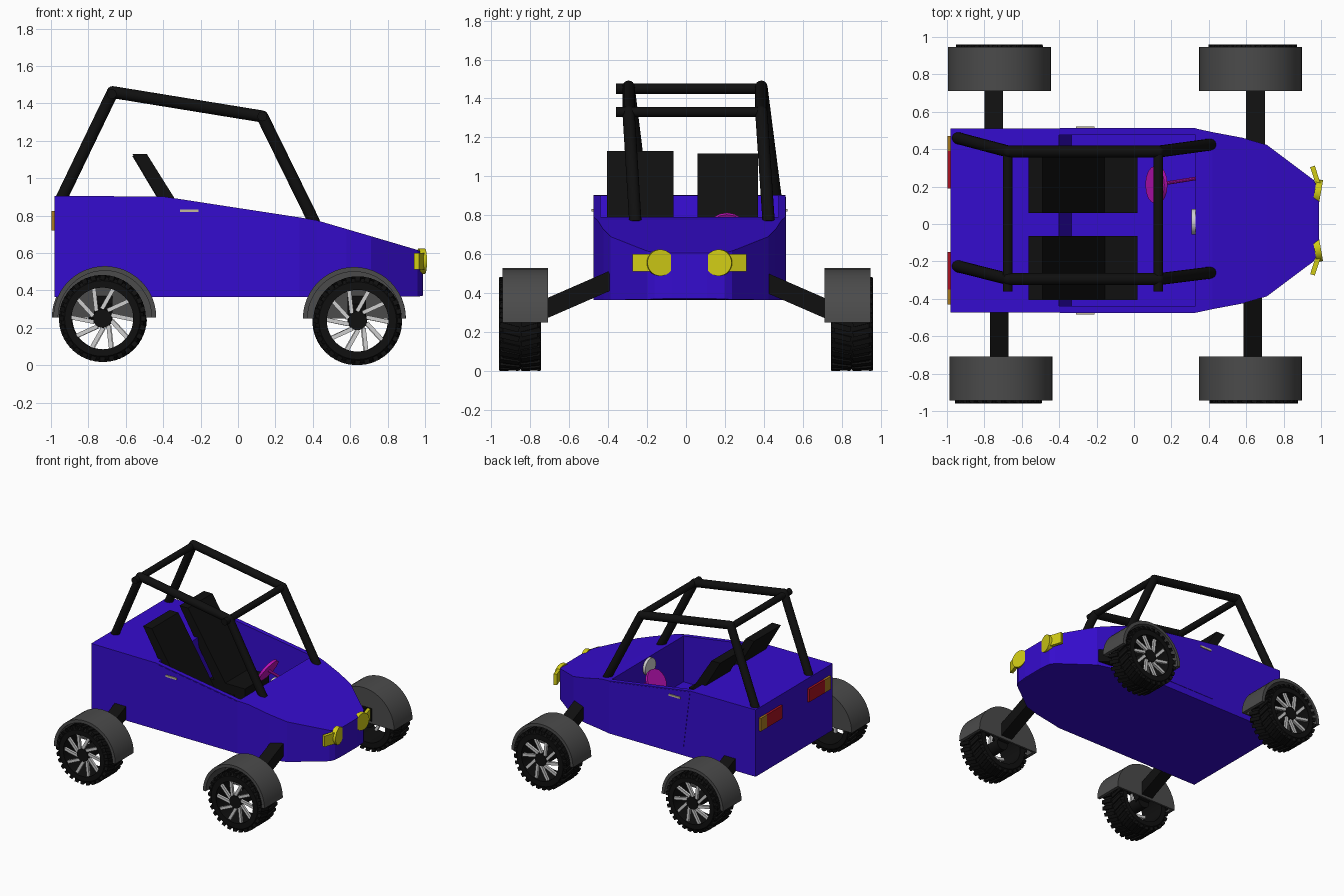
import bpy, bmesh, math
from mathutils import Vector, Matrix

if "Cube" in bpy.data.objects:
    bpy.data.objects.remove(bpy.data.objects["Cube"])

CY = 0.018  # body centre line


def mat(name, r, g, b):
    m = bpy.data.materials.new(name)
    m.diffuse_color = (r, g, b, 1)
    m.use_nodes = True
    m.node_tree.nodes["Principled BSDF"].inputs["Base Color"].default_value = m.diffuse_color
    return m


BLUE = mat("blue paint", 0.036, 0.0035, 0.62)
BLACK = mat("black", 0.005, 0.005, 0.005)
GREY = mat("dark grey", 0.07, 0.07, 0.07)
YELLOW = mat("yellow lamp", 0.64, 0.60, 0.008)
RED = mat("red lamp", 0.40, 0.006, 0.015)
ORANGE = mat("amber lamp", 0.40, 0.20, 0.015)
MAGENTA = mat("magenta", 0.52, 0.006, 0.48)
SILVER = mat("silver", 0.62, 0.62, 0.62)
BEIGE = mat("beige", 0.55, 0.50, 0.32)


def finish(name, bm, material, smooth=False):
    bmesh.ops.recalc_face_normals(bm, faces=bm.faces)
    me = bpy.data.meshes.new(name)
    bm.to_mesh(me)
    bm.free()
    ob = bpy.data.objects.new(name, me)
    bpy.context.collection.objects.link(ob)
    me.materials.append(material)
    if smooth:
        bpy.ops.object.select_all(action='DESELECT')
        ob.select_set(True)
        bpy.context.view_layer.objects.active = ob
        bpy.ops.object.shade_smooth_by_angle(angle=math.radians(35))
    return ob


def add_box(bm, centre, size, rot=Matrix()):
    bmesh.ops.create_cube(bm, size=1, matrix=Matrix.Translation(centre) @ rot @ Matrix.Diagonal((*size, 1)))


def box(name, lo, hi, material):
    bm = bmesh.new()
    lo, hi = Vector(lo), Vector(hi)
    add_box(bm, (lo + hi) / 2, hi - lo)
    return finish(name, bm, material)


def prism(name, pts, y0, y1, material, smooth=False):
    """Side profile in x, z extruded along y."""
    bm = bmesh.new()
    a = [bm.verts.new((x, y0, z)) for x, z in pts]
    b = [bm.verts.new((x, y1, z)) for x, z in pts]
    bm.faces.new(a)
    bm.faces.new(b[::-1])
    for i in range(len(pts)):
        j = (i + 1) % len(pts)
        bm.faces.new((a[i], a[j], b[j], b[i]))
    return finish(name, bm, material, smooth)


def rod_matrix(p, q):
    p, q = Vector(p), Vector(q)
    return Matrix.Translation((p + q) / 2) @ (q - p).to_track_quat('Z', 'Y').to_matrix().to_4x4()


def add_rod(bm, p, q, r, seg):
    bmesh.ops.create_cone(bm, cap_ends=True, segments=seg, radius1=r, radius2=r,
                          depth=(Vector(q) - Vector(p)).length, matrix=rod_matrix(p, q))


def rod(name, p, q, r, material, seg=20):
    bm = bmesh.new()
    add_rod(bm, p, q, r, seg)
    return finish(name, bm, material, True)


# Body shell: rectangular stations lofted to the nose (x, half width, bottom, top)
stations = [(-0.98, 0.4925, 0.365, 0.905), (-0.40, 0.4925, 0.365, 0.902), (0.33, 0.4925, 0.365, 0.79),
            (0.42, 0.473, 0.365, 0.775), (0.58, 0.443, 0.365, 0.728), (0.71, 0.405, 0.365, 0.69),
            (0.96, 0.218, 0.367, 0.616), (0.982, 0.18, 0.37, 0.608), (0.99, 0.09, 0.372, 0.605)]
bm = bmesh.new()
rings = []
for x, h, b, t in stations:
    rings.append([bm.verts.new((x, CY + s * h, z)) for s, z in ((-1, b), (1, b), (1, t), (-1, t))])
for r0, r1 in zip(rings, rings[1:]):
    for i in range(4):
        j = (i + 1) % 4
        bm.faces.new((r0[i], r0[j], r1[j], r1[i]))
bm.faces.new(rings[0])
bm.faces.new(rings[-1])
body = finish("body", bm, BLUE)

# Cockpit opening with a slanted rear wall
door = [(-0.335, 0.42), (0.33, 0.42), (0.33, 1.0), (-0.415, 1.0)]
cutter = prism("cockpit_cutter", door, CY - 0.457, CY + 0.457, BLUE)
cutter.hide_render = True
cutter.hide_set(True)
cut = body.modifiers.new("cockpit", 'BOOLEAN')
cut.operation = 'DIFFERENCE'
cut.object = cutter
cut.solver = 'EXACT'

# Door panels and handles
panel = [(-0.335, 0.42), (0.33, 0.42), (0.33, 0.785), (-0.395, 0.895)]
for s, side in ((-1, "right"), (1, "left")):
    y = CY + s * 0.4925
    prism(side + "_door", panel, y - 0.002, y + 0.003, BLUE)
    box(side + "_door_handle", (-0.31, y - 0.01, 0.818), (-0.21, y + 0.01, 0.833), BEIGE)

# Seats: cushion and reclined backrest
for name, y0, y1, top in (("right", -0.405, -0.065, 1.13), ("left", 0.06, 0.37, 1.118)):
    prism(name + "_seat_cushion", [(-0.30, 0.42), (0.02, 0.42), (0.02, 0.60), (-0.30, 0.60)], y0, y1, BLACK)
    prism(name + "_seat_back", [(-0.25, 0.59), (-0.15, 0.59), (-0.488, top), (-0.565, top)], y0, y1, BLACK)

# Roll cage
cages = {"left": [(-0.945, 0.46, 0.89), (-0.67, 0.387, 1.46), (0.13, 0.387, 1.33), (0.41, 0.425, 0.76)],
         "right": [(-0.945, -0.225, 0.89), (-0.67, -0.295, 1.46), (0.13, -0.295, 1.33), (0.41, -0.26, 0.76)]}
for name, pts in cages.items():
    bm = bmesh.new()
    for p, q in zip(pts, pts[1:]):
        add_rod(bm, p, q, 0.032, 16)
    for p in pts[1:3]:
        bmesh.ops.create_uvsphere(bm, u_segments=16, v_segments=8, radius=0.032, matrix=Matrix.Translation(p))
    finish(name + "_roll_bar", bm, BLACK, True)
rod("rear_cross_bar", (-0.675, -0.36, 1.45), (-0.675, 0.387, 1.45), 0.026, BLACK)
rod("front_cross_bar", (0.13, -0.36, 1.33), (0.13, 0.387, 1.33), 0.026, BLACK)

# Steering wheel, column and dashboard dial
centre = Vector((0.12, 0.21, 0.722))
axis = Vector((0.85, 0, -0.5)).normalized()
rod("steering_wheel", centre - axis * 0.01, centre + axis * 0.01, 0.10, MAGENTA, 16)
rod("steering_column", centre, (0.34, 0.245, 0.64), 0.010, MAGENTA, 10)
rod("dashboard_dial", (0.308, 0.012, 0.72), (0.332, 0.012, 0.72), 0.068, SILVER, 28)

# Headlights: round lamp plus a side lamp wrapped round the corner
for s, side in ((-1, "right"), (1, "left")):
    bm = bmesh.new()
    y = CY + s * 0.155
    add_rod(bm, (0.965, y, 0.556), (0.999, y - s * 0.006, 0.556), 0.068, 28)
    add_box(bm, (0.972, CY + s * 0.235, 0.556), (0.026, 0.115, 0.088), Matrix.Rotation(s * math.radians(18), 4, 'Z'))
    finish(side + "_headlight", bm, YELLOW, True)

# Tail lights
for side, r0, r1, a0, a1 in (("right", -0.35, -0.15, -0.43, -0.35), ("left", 0.19, 0.39, 0.39, 0.47)):
    box(side + "_tail_light", (-0.998, r0, 0.72), (-0.975, r1, 0.825), RED)
    box(side + "_turn_light", (-0.998, a0, 0.72), (-0.975, a1, 0.825), ORANGE)


def arc(cx, cz, r, n=24):
    return [(cx + r * math.cos(math.pi * i / n), cz + r * math.sin(math.pi * i / n)) for i in range(n + 1)]


def wheel(name, x, y, z, r, s):
    """Open wheel: lathed tyre with lugs, spokes on the outer side, hub."""
    half, n = 0.108, 48
    bm = bmesh.new()
    section = [(0.165, -half), (r - 0.03, -half), (r - 0.010, -half + 0.02),
               (r - 0.010, half - 0.02), (r - 0.03, half), (0.165, half)]
    rows = []
    for i in range(n):
        a = 2 * math.pi * i / n
        rows.append([bm.verts.new((x + q * math.cos(a), y + d, z + q * math.sin(a))) for q, d in section])
    for i in range(n):
        p, q = rows[i], rows[(i + 1) % n]
        for k in range(6):
            bm.faces.new((p[k], p[(k + 1) % 6], q[(k + 1) % 6], q[k]))
    # tread lugs, staggered between both edges
    for i in range(28):
        for t in (-1, 1):
            a = 2 * math.pi * (i + t * 0.25) / 28
            rot = Matrix.Rotation(-a, 4, 'Y')
            pos = Vector((x, y + t * 0.055, z)) + rot @ Vector((r - 0.013, 0, 0))
            add_box(bm, pos, (0.025, 0.102, 0.028), rot @ Matrix.Rotation(t * 0.25, 4, 'X'))
    finish(name + "_tyre", bm, BLACK, True)
    bm = bmesh.new()
    for i in range(10):
        rot = Matrix.Rotation(2 * math.pi * i / 10, 4, 'Y')
        pos = Vector((x, y + s * 0.085, z)) + rot @ Vector((0.108, 0, 0.006))
        add_box(bm, pos, (0.125, 0.02, 0.022), rot @ Matrix.Rotation(0.2, 4, 'Y'))
    finish(name + "_spokes", bm, SILVER)
    rod(name + "_hub", (x, y - s * 0.1, z), (x, y + s * 0.1, z), 0.05, BLACK, 24)


# Running gear: wheel, fender and sloping axle arm at each corner
# (name, side, wheel x, wheel z, radius, fender x, fender z, arm x)
corners = [("rear_left", 1, -0.72, 0.25, 0.232, -0.72, 0.255, -0.75),
           ("rear_right", -1, -0.725, 0.25, 0.232, -0.712, 0.255, -0.72),
           ("front_left", 1, 0.635, 0.238, 0.237, 0.623, 0.25, 0.65),
           ("front_right", -1, 0.64, 0.238, 0.237, 0.622, 0.25, 0.635)]
for name, s, wx, wz, r, fx, fz, ax in corners:
    wheel(name, wx, s * 0.852, wz, r, s)
    off = 0.012 if s > 0 else -0.008
    inner, outer = s * 0.70 + off, s * 0.935 + off
    prism(name + "_fender", arc(fx, fz, 0.275) + arc(fx, fz, 0.25)[::-1], inner, outer, GREY, True)
    prism(name + "_fender_wall", arc(fx, fz, 0.272), inner, inner + s * 0.015, GREY, True)
    p, q = Vector((ax, s * 0.38, 0.468)), Vector((ax, s * 0.80, 0.285))
    bm = bmesh.new()
    add_box(bm, (p + q) / 2, (0.10, (q - p).length, 0.095),
            Matrix.Rotation(math.atan2(q.z - p.z, q.y - p.y) if s > 0 else math.atan2(p.z - q.z, p.y - q.y), 4, 'X'))
    finish(name + "_axle_arm", bm, BLACK)
